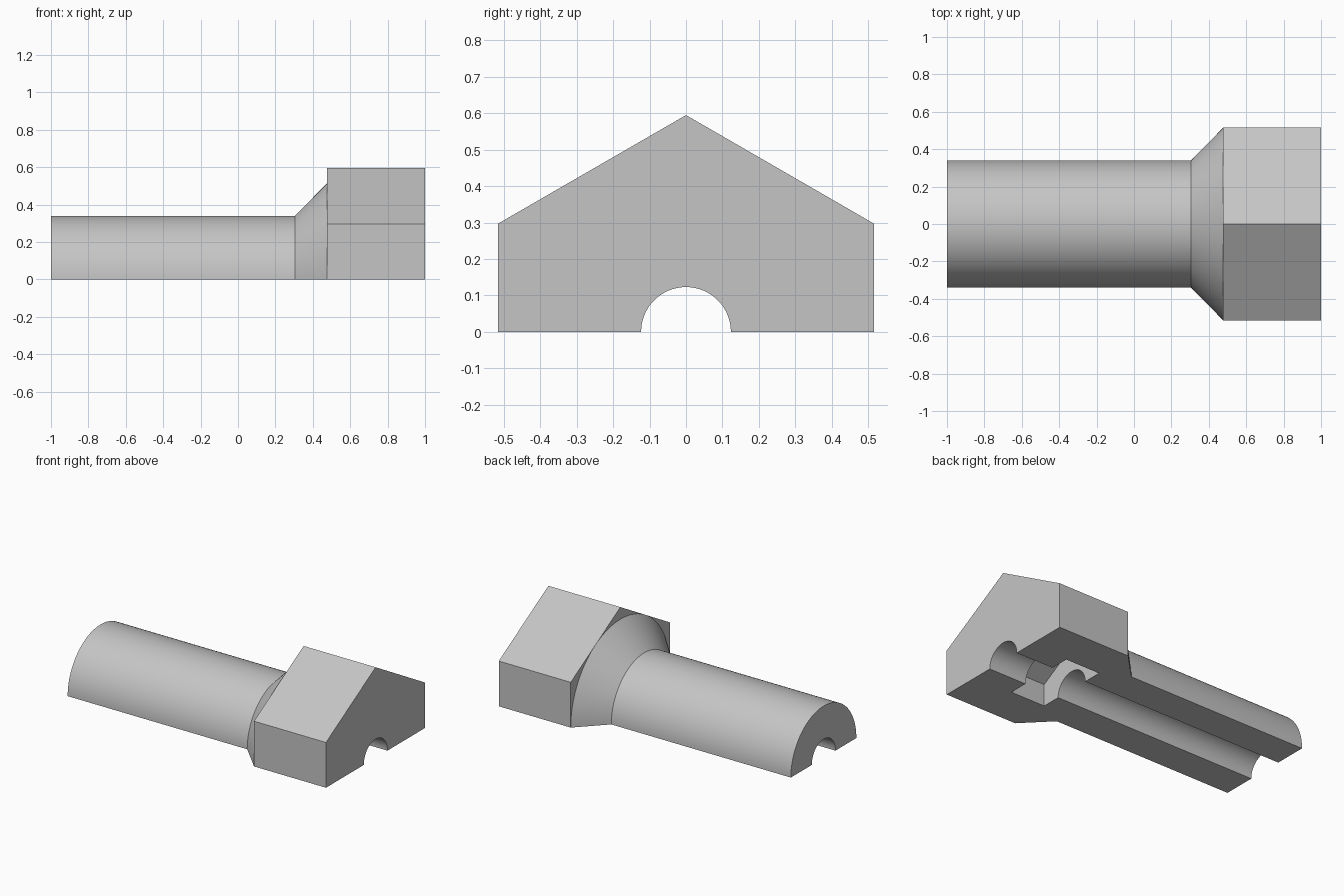
import bpy
import bmesh
from math import radians, cos, sin, pi

cube = bpy.data.objects.get("Cube")
if cube:
    bpy.data.objects.remove(cube, do_unlink=True)

STEPS = 60          # divisions of the half turn (multiple of 6 keeps hex corners exact)
BORE, SHAFT, POCKET, HEAD = 0.123, 0.34, 0.25, 0.515
COLLAR_X, HEAD_X, POCKET_X = 0.305, 0.477, 0.727


def reach(size, is_hex, angle):
    """Distance from the axis: a circle, or a hexagon with a corner on top."""
    if not is_hex:
        return size
    return size / cos((angle + pi / 6) % (pi / 3) - pi / 6)


# Closed section of the half sleeve: (x, size, hexagonal)
profile = [
    (-1, BORE, False), (-1, SHAFT, False),                    # shaft end
    (COLLAR_X, SHAFT, False), (HEAD_X, HEAD, False),          # tapered collar
    (HEAD_X, HEAD, True), (1, HEAD, True),                    # hexagonal head
    (1, BORE, False), (POCKET_X, BORE, False),                # bore through head
    (POCKET_X, POCKET, True), (HEAD_X, POCKET, True),         # nut pocket
    (HEAD_X, BORE, False),
]

# Sweep the section through half a turn
bm = bmesh.new()
rings = []
for i in range(STEPS + 1):
    a = pi * i / STEPS
    ring = []
    for x, size, is_hex in profile:
        r = reach(size, is_hex, a)
        ring.append(bm.verts.new((x, r * cos(a), r * sin(a))))
    rings.append(ring)

count = len(profile)
for near, far in zip(rings, rings[1:]):
    for j in range(count):
        k = (j + 1) % count
        bm.faces.new((near[j], near[k], far[k], far[j]))

# Flat cut faces on the underside
bm.faces.new(rings[0])
bm.faces.new(rings[-1])

# Weld where the collar touches the head, merge coplanar strips
bmesh.ops.remove_doubles(bm, verts=bm.verts[:], dist=0.00001)
bmesh.ops.recalc_face_normals(bm, faces=bm.faces[:])
bmesh.ops.dissolve_limit(bm, angle_limit=radians(0.2),
                         verts=bm.verts[:], edges=bm.edges[:])

mesh = bpy.data.meshes.new("half_bolt_sleeve")
bm.to_mesh(mesh)
bm.free()
sleeve = bpy.data.objects.new("half_bolt_sleeve", mesh)
bpy.context.collection.objects.link(sleeve)

# Plain grey
grey = bpy.data.materials.new("light_grey")
grey.use_nodes = True
colour = (0.56, 0.56, 0.56, 1)
grey.diffuse_color = colour
grey.node_tree.nodes["Principled BSDF"].inputs["Base Color"].default_value = colour
mesh.materials.append(grey)

# Round surfaces smooth, corners sharp
bpy.ops.object.select_all(action="DESELECT")
sleeve.select_set(True)
bpy.context.view_layer.objects.active = sleeve
bpy.ops.object.shade_smooth_by_angle(angle=radians(25))
